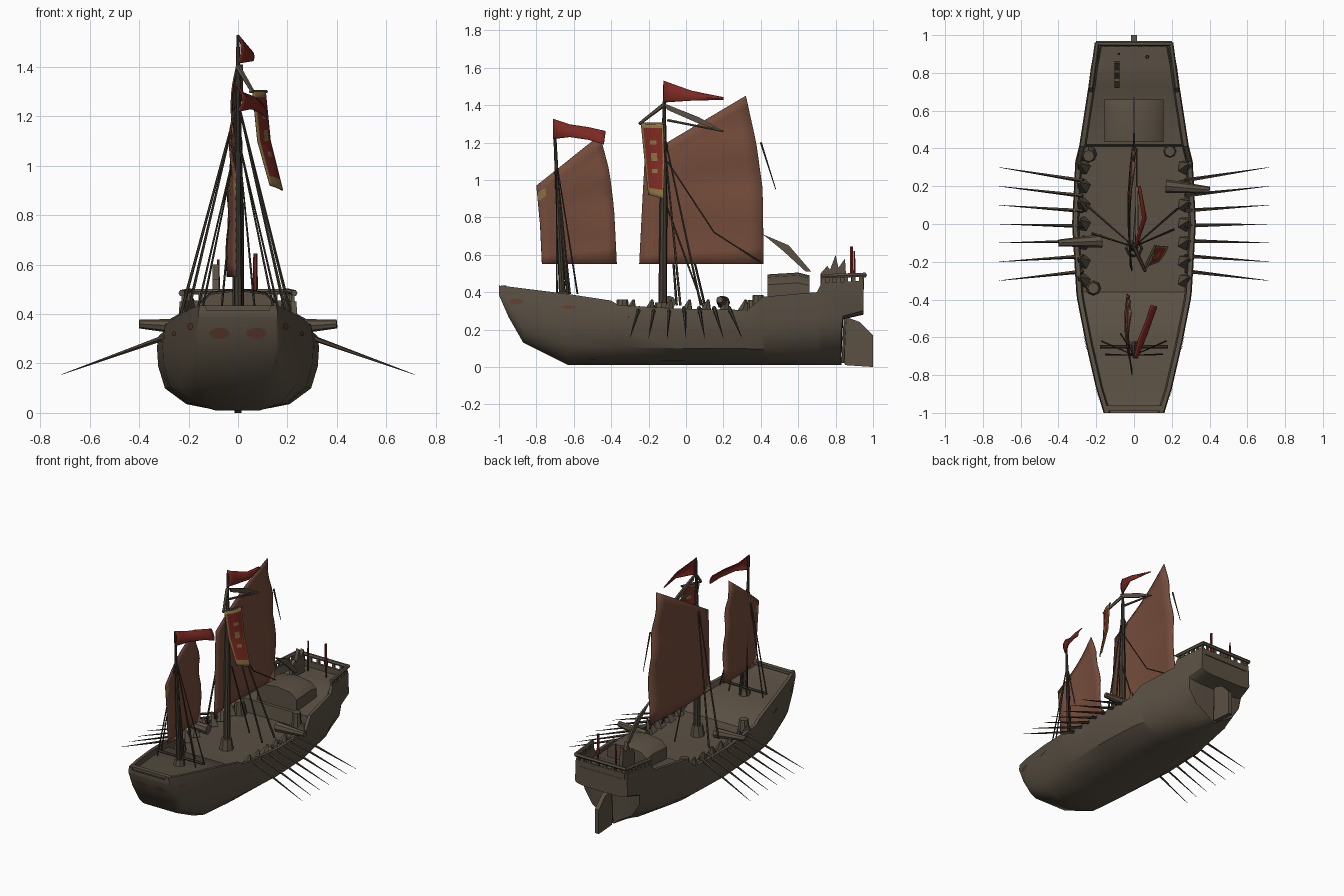
import bpy, bmesh, math
from mathutils import Vector

cube = bpy.data.objects.get("Cube")
if cube:
    bpy.data.objects.remove(cube, do_unlink=True)


def material(name, rgb):
    m = bpy.data.materials.new(name)
    m.use_nodes = True
    m.diffuse_color = (*rgb, 1)
    bsdf = m.node_tree.nodes["Principled BSDF"]
    bsdf.inputs["Base Color"].default_value = (*rgb, 1)
    bsdf.inputs["Roughness"].default_value = 0.9
    return m


WOOD = material("weathered wood", (0.103, 0.081, 0.057))
SPAR = material("dark spar wood", (0.058, 0.046, 0.032))
SAIL = material("brown sailcloth", (0.175, 0.073, 0.044))
RED = material("red cloth", (0.2, 0.022, 0.016))
GOLD = material("gold trim", (0.25, 0.165, 0.055))
EYE = material("faded red paint", (0.12, 0.048, 0.032))


def finish(name, bm, mats, smooth=True):
    bmesh.ops.recalc_face_normals(bm, faces=bm.faces)
    me = bpy.data.meshes.new(name)
    bm.to_mesh(me)
    bm.free()
    ob = bpy.data.objects.new(name, me)
    bpy.context.collection.objects.link(ob)
    for m in mats:
        me.materials.append(m)
    if smooth:
        bpy.ops.object.select_all(action="DESELECT")
        ob.select_set(True)
        bpy.context.view_layer.objects.active = ob
        bpy.ops.object.shade_smooth_by_angle(angle=math.radians(35))
    return ob


def rods(name, specs, mat, sides=6):
    """Tapered poles, each given as start, end, start radius, end radius."""
    bm = bmesh.new()
    for a, b, r1, r2 in specs:
        a, b = Vector(a), Vector(b)
        turn = (b - a).to_track_quat("Z", "Y")
        rings = []
        for p, r in ((a, r1), (b, r2)):
            rings.append([bm.verts.new(p + turn @ Vector((r * math.cos(k * math.tau / sides),
                          r * math.sin(k * math.tau / sides), 0))) for k in range(sides)])
        for k in range(sides):
            j = (k + 1) % sides
            bm.faces.new((rings[0][k], rings[0][j], rings[1][j], rings[1][k]))
        bm.faces.new(rings[0])
        bm.faces.new(rings[1])
    return finish(name, bm, [mat])


def boxes(name, specs, mat):
    """Boxes, each given as centre and size."""
    bm = bmesh.new()
    for c, s in specs:
        vs = bmesh.ops.create_cube(bm, size=1)["verts"]
        bmesh.ops.scale(bm, vec=s, verts=vs)
        bmesh.ops.translate(bm, vec=c, verts=vs)
    return finish(name, bm, [mat], False)


def plate(name, outline, x, thick, mat):
    """Side profile in (y, z), extruded across x."""
    bm = bmesh.new()
    f = bm.faces.new([bm.verts.new((x - thick / 2, y, z)) for y, z in outline])
    ext = bmesh.ops.extrude_face_region(bm, geom=[f])["geom"]
    bmesh.ops.translate(bm, vec=(thick, 0, 0), verts=[g for g in ext if isinstance(g, bmesh.types.BMVert)])
    return finish(name, bm, [mat], False)


def along(pts, t):
    s = t * (len(pts) - 1)
    i = min(int(s), len(pts) - 2)
    return Vector(pts[i]).lerp(Vector(pts[i + 1]), s - i)


def cloth(name, edge_a, edge_b, us, rows, mats, rule=None, belly=0.0, ripple=0.0):
    """Cloth stretched between two edge paths."""
    bm = bmesh.new()
    grid = []
    for r in range(rows + 1):
        t = r / rows
        a, b = along(edge_a, t), along(edge_b, t)
        line = []
        for u in us:
            p = a.lerp(b, u)
            p.x += belly * math.sin(math.pi * u) * (1 - 0.5 * t) + ripple * math.sin(t * 16 + u * 4) * u
            line.append(bm.verts.new(p))
        grid.append(line)
    for r in range(rows):
        for c in range(len(us) - 1):
            f = bm.faces.new((grid[r][c], grid[r][c + 1], grid[r + 1][c + 1], grid[r + 1][c]))
            f.material_index = rule(r, c) if rule else 0
    ob = finish(name, bm, mats)
    mod = ob.modifiers.new("thickness", "SOLIDIFY")
    mod.thickness, mod.offset = 0.006, 0
    return ob


# Hull: y, rail half width, rail z, wale z, keel half width, keel z, deck drop, fullness
stations = [
    (-1.0, .155, .435, .40, .15, .385, .02, 1), (-.95, .17, .43, .36, .15, .27, .03, 1),
    (-.87, .195, .42, .34, .13, .13, .035, 1), (-.63, .25, .39, .31, .09, .01, .035, 1),
    (-.4, .295, .355, .285, .08, .01, .04, 1), (-.36, .3, .33, .28, .08, .01, .05, 1),
    (0, .322, .31, .265, .08, .01, .045, 1), (.33, .305, .305, .26, .08, .01, .04, 1),
    (.41, .285, .375, .26, .08, .01, .11, 1.1), (.42, .283, .376, .26, .08, .01, .02, 1.1),
    (.7, .24, .40, .265, .05, .01, .02, 1.7), (.725, .236, .45, .267, .04, .01, .06, 2),
    (.83, .222, .455, .275, .015, .01, .05, 3),
    (.84, .22, .455, .28, .1, .255, .05, 1), (.95, .2, .462, .31, .1, .28, .05, 1)]
bm = bmesh.new()
rings = []
for y, w, zt, zw, kw, kz, drop, full in stations:
    half = [(w - .03, zt - drop), (w - .022, zt), (w, zt)]
    for fx, fz in ((1, 0), (.98, .3), (.87, .65), (.52, .9), (0, 1)):
        half.append((kw + (w + .006 - kw) * fx ** full, zw + (kz - zw) * fz))
    ring = half + [(-x, z) for x, z in reversed(half)]
    rings.append([bm.verts.new((x, y, z)) for x, z in ring])
for r0, r1 in zip(rings, rings[1:]):
    for k in range(len(r0)):
        j = (k + 1) % len(r0)
        bm.faces.new((r0[k], r0[j], r1[j], r1[k]))
bm.faces.new(rings[0])
bm.faces.new(rings[-1])
hull = finish("hull", bm, [WOOD])

# Bow and stern fittings
boxes("bow_rail", [((0, -.975, .425), (.31, .03, .02))], WOOD)
plate("rudder", [(.85, .27), (.93, .24), (1, .17), (1, 0), (.85, .01)], 0, .03, WOOD)
rods("rudder_post", [((0, .845, .02), (0, .86, .33), .016, .016)], SPAR)

# Painted patches laid on the bow
bpy.context.view_layer.update()
bm = bmesh.new()
patches = [((s * .075, -.97, .325), (.042, 0, 0), (0, .008, -.024)) for s in (-1, 1)]
patches += [((s * .2, -.91, .35), (s * .015, .035, 0), (0, 0, .016)) for s in (-1, 1)]
patches += [((s * .26, -.63, .32), (s * .01, .04, 0), (0, 0, .01)) for s in (-1, 1)]
for c, du, dv in patches:
    vs = []
    for k in range(10):
        a = k * math.tau / 10
        p = Vector(c) + Vector(du) * math.cos(a) + Vector(dv) * math.sin(a)
        _, loc, nor, _ = hull.closest_point_on_mesh(p)
        vs.append(bm.verts.new(loc + nor * .004))
    bm.faces.new(vs)
finish("bow_paint", bm, [EYE], False)

# Stern balustrade
posts = []
for s in (-1, 1):
    for k in range(6):
        t = k / 5
        posts.append(((s * (.222 - .03 * t), .735 + .2 * t, .465), (.014, .02, .05)))
posts += [((-.15 + .06 * k, .945, .46), (.02, .014, .06)) for k in range(6)]
boxes("stern_balusters", posts, WOOD)
rods("stern_rail", [((s * .228, .72, .485), (s * .195, .96, .493), .013, .013) for s in (-1, 1)]
     + [((-.2, .955, .491), (.2, .955, .491), .013, .013)], WOOD)
boxes("stern_board", [((0, .945, .435), (.37, .016, .04))], WOOD)

# Vaulted cabin
bm = bmesh.new()
ends = []
for y, rise in ((.435, 0), (.6, .01), (.66, -.005)):
    arc = [(-.155, .36), (-.155, .44), (-.11, .48), (0, .495), (.11, .48), (.155, .44), (.155, .36)]
    ends.append([bm.verts.new((x, y, z + (rise if z > .4 else 0))) for x, z in arc])
for a, b in zip(ends, ends[1:]):
    for k in range(6):
        bm.faces.new((a[k], a[k + 1], b[k + 1], b[k]))
bm.faces.new(ends[0])
bm.faces.new(ends[-1])
finish("cabin", bm, [WOOD])
plate("cabin_awning", [(.41, .71), (.55, .65), (.67, .51), (.64, .51), (.52, .62)], 0, .012, WOOD)
plate("stern_ornament", [(.72, .42), (.72, .5), (.755, .54), (.77, .52), (.8, .6), (.815, .53),
                         (.85, .58), (.86, .42)], -.09, .025, WOOD)
rods("signal_poles", [((.07, .89, .4), (.07, .885, .52), .006, .006),
                      ((-.08, .9, .4), (-.08, .9, .52), .006, .006)], SPAR)
rods("signal_flags", [((.07, .885, .5), (.07, .885, .645), .011, .008),
                      ((-.08, .9, .5), (-.08, .9, .62), .007, .005)], RED)

# Deck clutter and bulwark shields
rods("deck_barrels", [((.19, .385, .26), (.19, .385, .385), .034, .028),
                      ((-.215, -.34, .28), (-.215, -.34, .36), .04, .03),
                      ((-.24, .37, .26), (-.24, .36, .36), .045, .03),
                      ((0, -.13, .25), (0, -.13, .345), .05, .035),
                      ((0, -.66, .33), (0, -.66, .4), .045, .03)], WOOD, 8)
rods("bulwark_shields", [((s * .27, -.3 + .1 * k, .27), (s * .29, -.28 + .1 * k, .36), .042, .006)
                         for s in (-1, 1) for k in range(7)], WOOD, 5)
rods("cannons", [((-.17, -.09, .345), (-.4, -.1, .36), .036, .018),
                 ((.17, .2, .345), (.4, .18, .36), .036, .018)], WOOD, 8)

# Oars
rods("oars", [((s * .27, -.25 + .08 * k, .315), (s * .715, -.3 + .1 * k, .155), .012, .001)
              for s in (-1, 1) for k in range(7)], SPAR, 5)

# Masts and spars
rods("main_mast", [((0, -.125, .27), (0, -.12, .9), .024, .02),
                   ((0, -.12, .9), (0, -.115, 1.53), .02, .006)], SPAR, 8)
rods("fore_mast", [((0, -.66, .35), (0, -.705, 1.32), .018, .007),
                   ((.015, -.63, .36), (0, -.69, 1.05), .01, .006)], SPAR, 8)
rods("top_spars", [((0, -.12, 1.4), (.06, -.25, 1.3), .012, .008),
                   ((0, -.1, 1.32), (.02, .2, 1.26), .008, .005),
                   ((.05, -.245, 1.3), (.115, -.11, 1.3), .007, .007)], WOOD)
plate("top_stay_cloth", [(-.12, 1.41), (.07, 1.335), (.2, 1.26), (.06, 1.305), (-.1, 1.375)], .015, .012, WOOD)
rods("fore_cross_spar", [((-.18, -.65, .41), (.18, -.65, .41), .009, .009)], SPAR)

# Rigging
main_feet = [(-.25, .1, .33), (.23, .08, .33), (.21, -.03, .33), (-.22, -.05, .33)]
fore_feet = [(s * x, y, .39) for s in (-1, 1) for x, y in ((.17, -.62), (.15, -.69), (.07, -.58))]
lines = [((0, -.12, 1.26), f, .004, .007) for f in main_feet]
lines += [((0, -.695, 1.12), f, .003, .005) for f in fore_feet]
lines += [((0, .4, 1.2), (0, .48, .95), .006, .002),
          ((.015, -.1, 1.1), (.015, .15, .72), .004, .004), ((.015, .15, .72), (.015, .4, .56), .004, .004),
          ((.02, -.1, .85), (.02, .1, .3), .005, .005)]
rods("rigging", lines, SPAR, 5)

# Sails
even = [k / 8 for k in range(9)]
cloth("main_sail", [(-.01, -.25, .55), (-.015, -.235, .85), (-.02, -.22, 1.13)],
      [(0, .415, .55), (0, .41, .95), (0, .375, 1.2), (0, .32, 1.45)], even, 14, [SAIL], None, -.025, .008)
cloth("fore_sail", [(-.01, -.77, .55), (-.01, -.78, .76), (-.01, -.8, .97)],
      [(-.03, -.37, .55), (-.03, -.385, .85), (-.025, -.41, 1.05), (-.02, -.46, 1.24)],
      even, 10, [SAIL, GOLD], lambda r, c: int(r == 8 and c == 0), -.025, .008)

# Pennants and long banner
trim = [0, .1, .35, .65, .92, 1]
cloth("main_pennant", [(0, -.12, 1.53), (.045, .03, 1.475), (.02, .2, 1.44)],
      [(0, -.12, 1.415), (.06, .03, 1.425), (.03, .2, 1.43)], trim, 8, [RED], None, .015)
cloth("fore_pennant", [(0, -.71, 1.325), (.02, -.62, 1.295), (.06, -.52, 1.28), (.09, -.43, 1.26)],
      [(0, -.71, 1.22), (.05, -.62, 1.23), (.09, -.52, 1.215), (.12, -.44, 1.19)], trim, 9, [RED], None, .02)
cloth("long_banner", [(.06, -.24, 1.3), (.08, -.22, 1.1), (.13, -.2, .92)],
      [(.11, -.12, 1.3), (.13, -.115, 1.1), (.18, -.12, .9)], trim, 18, [RED, GOLD],
      lambda r, c: int(c in (0, 4) or r == 0 or r > 15 or (c == 2 and r in (4, 7, 8, 11))), .012)
